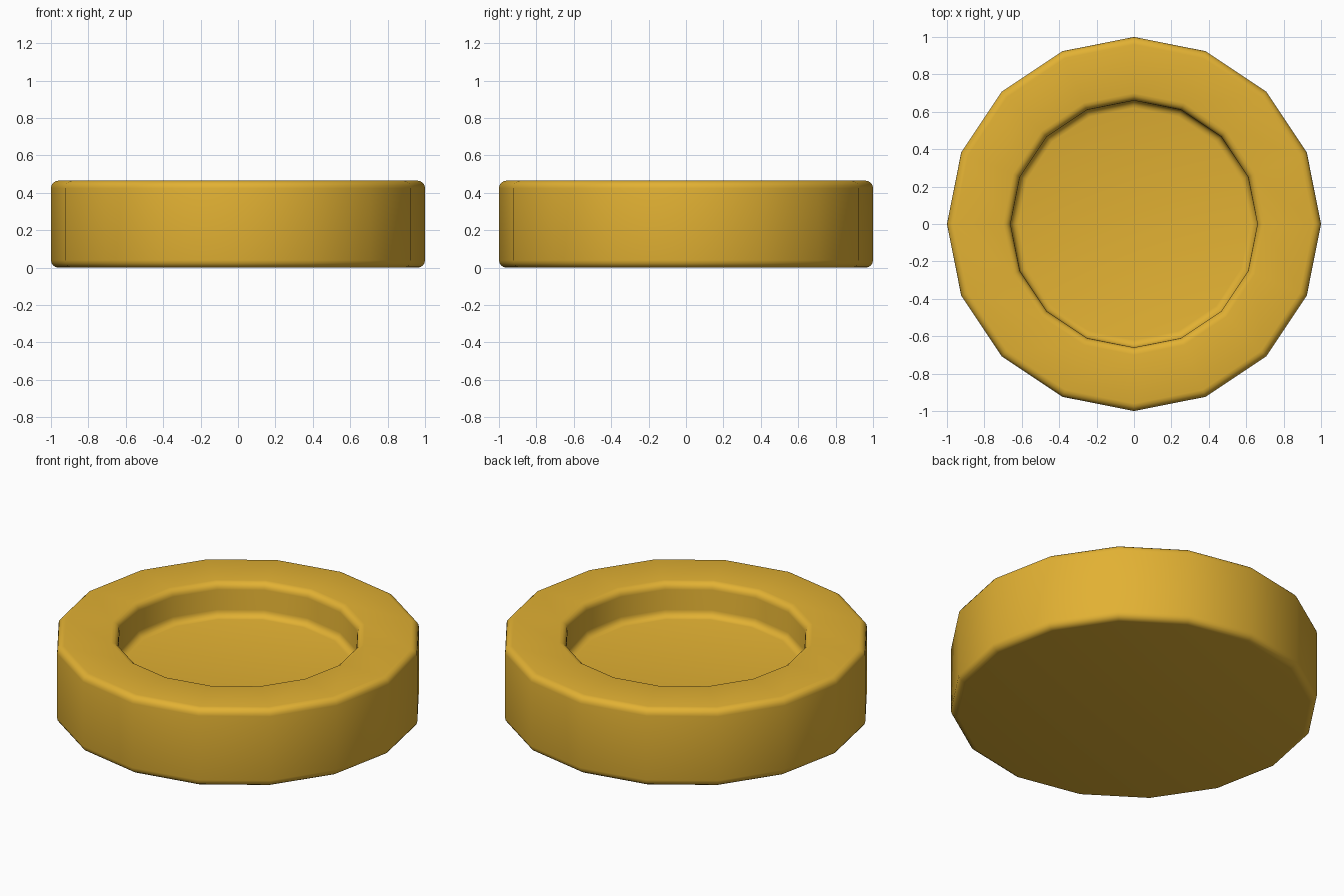
import bpy, bmesh, math

if "Cube" in bpy.data.objects:
    bpy.data.objects.remove(bpy.data.objects["Cube"])

SIDES = 16
R_OUT, R_IN = 1.0, 0.66
H, FLOOR = 0.465, 0.265
BEV = 0.04

gold = bpy.data.materials.new("golden_yellow")
gold.diffuse_color = (0.76, 0.44, 0.033, 1)
gold.use_nodes = True
gold.node_tree.nodes["Principled BSDF"].inputs["Base Color"].default_value = gold.diffuse_color


def corner(cx, cz, a0, a1, steps=4):
    """Quarter-round profile points, angles in degrees."""
    pts = []
    for i in range(steps + 1):
        a = math.radians(a0 + (a1 - a0) * i / steps)
        pts.append((cx + BEV * math.cos(a), cz + BEV * math.sin(a)))
    return pts


# Half profile: underside edge, outer rim, inner rim, recess floor
profile = (corner(R_OUT - BEV, BEV, -90, 0)
           + corner(R_OUT - BEV, H - BEV, 0, 90)
           + corner(R_IN + BEV, H - BEV, 90, 180)
           + corner(R_IN - BEV, FLOOR + BEV, 0, -90))

bm = bmesh.new()
rings = []
for r, z in profile:
    rings.append([bm.verts.new((r * math.cos(2 * math.pi * i / SIDES),
                                r * math.sin(2 * math.pi * i / SIDES), z))
                  for i in range(SIDES)])
for lo, hi in zip(rings, rings[1:]):
    for i in range(SIDES):
        j = (i + 1) % SIDES
        bm.faces.new((lo[i], lo[j], hi[j], hi[i]))
# Flat underside and recess floor
bm.faces.new(rings[0][::-1])
bm.faces.new(rings[-1])
for f in bm.faces:
    f.smooth = True

mesh = bpy.data.meshes.new("recessed_disc")
bm.to_mesh(mesh)
bm.free()
mesh.materials.append(gold)
disc = bpy.data.objects.new("recessed_disc", mesh)
bpy.context.collection.objects.link(disc)
